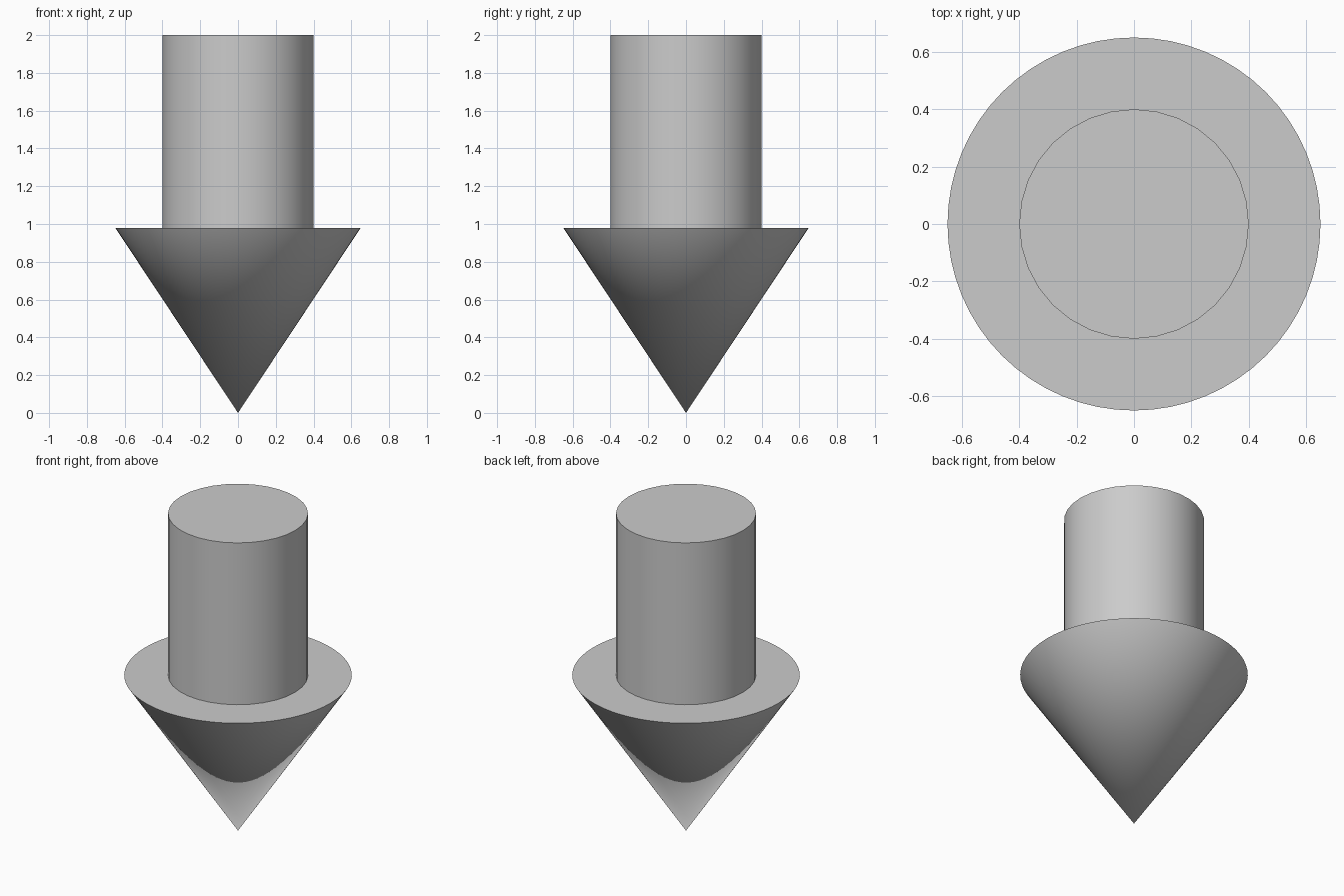
import bpy

cube = bpy.data.objects.get("Cube")
if cube:
    bpy.data.objects.remove(cube, do_unlink=True)

GREY = (0.6, 0.6, 0.6, 1.0)
HEAD_TOP = 0.98

grey = bpy.data.materials.new("plain grey")
grey.use_nodes = True
grey.diffuse_color = GREY
grey.node_tree.nodes["Principled BSDF"].inputs["Base Color"].default_value = GREY


def add_round(name, sides, r_bottom, r_top, z_bottom, z_top):
    """Add an upright cone or cylinder between two heights."""
    bpy.ops.mesh.primitive_cone_add(
        vertices=sides, radius1=r_bottom, radius2=r_top,
        depth=z_top - z_bottom, location=(0, 0, (z_bottom + z_top) / 2))
    obj = bpy.context.object
    obj.name = name
    obj.data.materials.append(grey)
    bpy.ops.object.shade_smooth_by_angle()
    return obj


# Downward-pointing head
add_round("arrow_head", 64, 0, 0.65, 0, HEAD_TOP)

# Shaft standing on the flat back of the head
add_round("arrow_shaft", 32, 0.4, 0.4, HEAD_TOP, 2)
